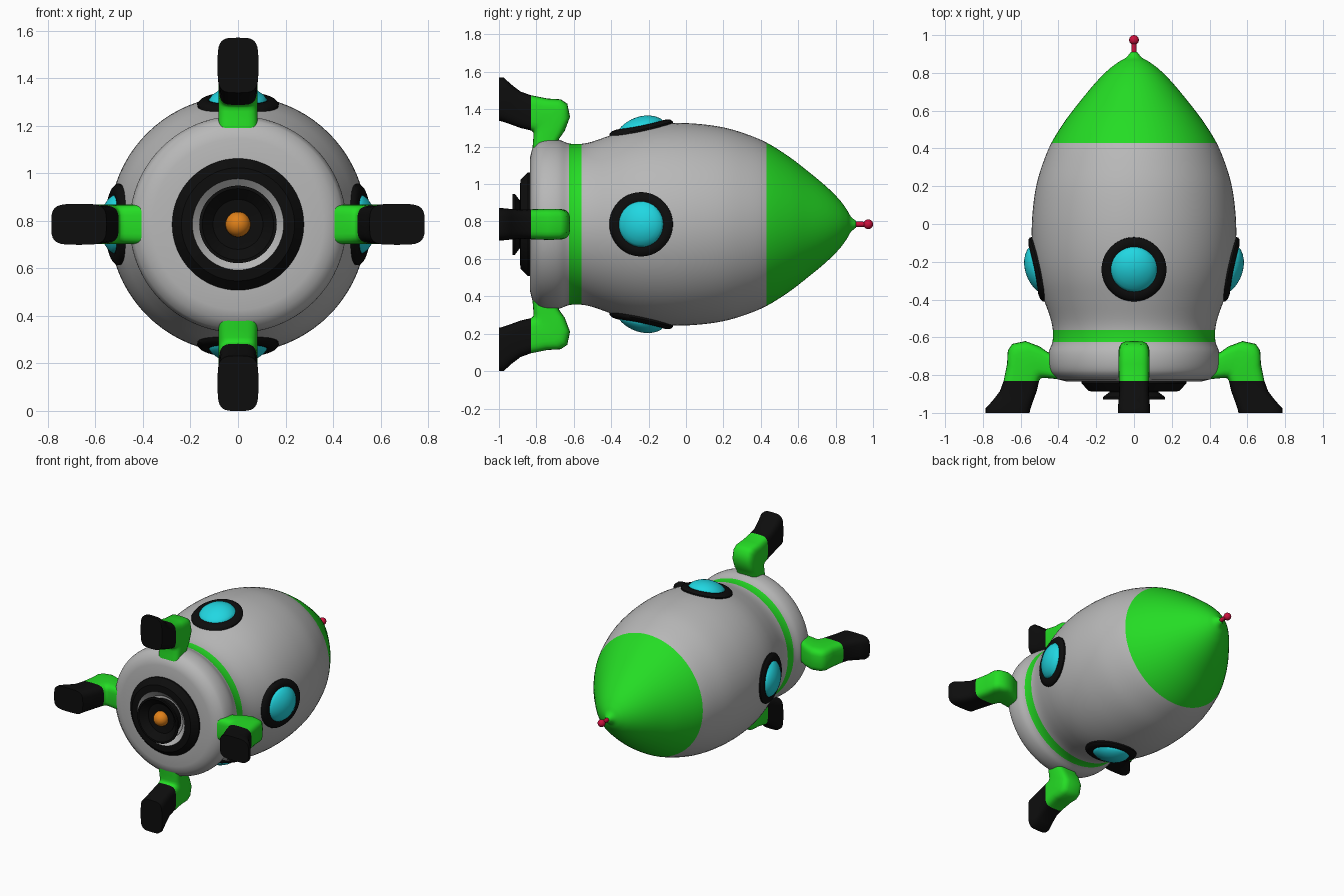
import bpy, bmesh, math
from mathutils import Vector

if "Cube" in bpy.data.objects:
    bpy.data.objects.remove(bpy.data.objects["Cube"])

CZ = 0.785  # height of the rocket axis, which runs along y


def material(name, rgb):
    m = bpy.data.materials.new(name)
    m.diffuse_color = (*rgb, 1)
    m.use_nodes = True
    m.node_tree.nodes["Principled BSDF"].inputs["Base Color"].default_value = m.diffuse_color
    return m


GREY = material("hull grey", (0.48, 0.48, 0.48))
GREEN = material("bright green", (0.018, 0.72, 0.018))
BLACK = material("black", (0.004, 0.004, 0.004))
CYAN = material("glass cyan", (0.015, 0.68, 0.76))
ORANGE = material("flame orange", (0.75, 0.22, 0.01))
RED = material("antenna red", (0.60, 0.005, 0.045))


def polar(r, y, a, w=0.0):
    """Point at radius r and angle a round the axis, moved sideways by w."""
    return Vector((r * math.cos(a) - w * math.sin(a), y,
                   CZ + r * math.sin(a) + w * math.cos(a)))


def skin(name, rings, mats, rule=None, loop=False, angle=40):
    """Bridge equal rings of points; cap the ends, or join last to first."""
    bm = bmesh.new()
    vs = [[bm.verts.new(p) for p in ring] for ring in rings]
    n = len(rings[0])
    for i in range(len(vs) if loop else len(vs) - 1):
        a, b = vs[i], vs[(i + 1) % len(vs)]
        for j in range(n):
            k = (j + 1) % n
            bm.faces.new((a[j], a[k], b[k], b[j]))
    if not loop:
        bm.faces.new(vs[0])
        bm.faces.new(vs[-1])
    bmesh.ops.recalc_face_normals(bm, faces=bm.faces)
    if rule:
        for f in bm.faces:
            f.material_index = rule(f.calc_center_median())
    me = bpy.data.meshes.new(name)
    bm.to_mesh(me)
    bm.free()
    for m in mats:
        me.materials.append(m)
    ob = bpy.data.objects.new(name, me)
    bpy.context.collection.objects.link(ob)
    bpy.ops.object.select_all(action='DESELECT')
    ob.select_set(True)
    bpy.context.view_layer.objects.active = ob
    bpy.ops.object.shade_smooth_by_angle(angle=math.radians(angle))
    return ob


def lathe(name, profile, mats, rule=None, loop=False, n=64, angle=40):
    rings = [[polar(r, y, 2 * math.pi * j / n) for j in range(n)] for y, r in profile]
    return skin(name, rings, mats, rule, loop, angle)


# Hull profile: (y, radius) from the base to the nose
HULL = [(-0.835, 0.25), (-0.833, 0.36), (-0.822, 0.405), (-0.79, 0.44), (-0.74, 0.455),
        (-0.68, 0.452), (-0.625, 0.432), (-0.56, 0.430), (-0.50, 0.442), (-0.40, 0.477),
        (-0.30, 0.510), (-0.20, 0.531), (-0.08, 0.541), (0.05, 0.538), (0.20, 0.518),
        (0.32, 0.483), (0.43, 0.437), (0.55, 0.362), (0.65, 0.285), (0.75, 0.202),
        (0.82, 0.132), (0.86, 0.078), (0.88, 0.043), (0.91, 0.017)]


def slope(i):
    a, b = HULL[max(i - 1, 0)], HULL[min(i + 1, len(HULL) - 1)]
    return (b[1] - a[1]) / (b[0] - a[0])


def hull_radius(y):
    """Smooth cubic through the profile points."""
    i = max(k for k in range(len(HULL) - 1) if HULL[k][0] <= y)
    (y0, r0), (y1, r1) = HULL[i], HULL[i + 1]
    h = y1 - y0
    t = (y - y0) / h
    return (r0 * (2 * t**3 - 3 * t**2 + 1) + r1 * (3 * t**2 - 2 * t**3)
            + h * slope(i) * (t**3 - 2 * t**2 + t) + h * slope(i + 1) * (t**3 - t**2))


# Hull with green nose and green band
profile = HULL[:4]
for (y0, _), (y1, _) in zip(HULL[3:], HULL[4:]):
    for s in (1, 2, 3, 4):
        y = y0 + (y1 - y0) * s / 4 - (1e-9 if s == 4 else 0)
        profile.append((y, hull_radius(y)))
lathe("hull", profile, [GREY, GREEN],
      lambda c: int(c.y > 0.43 or -0.625 < c.y < -0.56), n=80, angle=60)

# Antenna
lathe("antenna_rod", [(0.89, 0.015), (0.965, 0.013)], [RED], n=16)


def ball(name, y, r, mat):
    bpy.ops.mesh.primitive_uv_sphere_add(segments=24, ring_count=16, radius=r, location=(0, y, CZ))
    ob = bpy.context.object
    ob.name = name
    ob.data.materials.append(mat)
    bpy.ops.object.shade_smooth()


ball("antenna_tip", 0.974, 0.026, RED)

# Engine: collar with grey inner wall, flared nozzle, flame
lathe("engine_collar", [(-0.82, 0.277), (-0.845, 0.277), (-0.885, 0.238), (-0.888, 0.192),
                        (-0.85, 0.15), (-0.82, 0.15)], [BLACK, GREY],
      lambda c: int(math.hypot(c.x, c.z - CZ) < 0.19), loop=True, angle=30)
lathe("engine_nozzle", [(-0.83, 0.125), (-0.89, 0.13), (-0.915, 0.163), (-0.928, 0.163),
                        (-0.928, 0.15), (-0.885, 0.105), (-0.875, 0.01)], [BLACK], angle=30)
ball("engine_flame", -0.885, 0.053, ORANGE)


# Portholes wrapped onto the hull: (disc radius, height above hull)
WIN_Y = -0.24
RIM = [(0.115, -0.03), (0.115, 0.012), (0.13, 0.02), (0.155, 0.019), (0.169, 0.010), (0.174, -0.03)]
GLASS = [(0.001, -0.03), (0.121, -0.03), (0.121, 0.012), (0.105, 0.027), (0.08, 0.040),
         (0.05, 0.049), (0.025, 0.053), (0.001, 0.054)]


def wrapped(points, a, n=40):
    rings = []
    for d, h in points:
        ring = []
        for j in range(n):
            t = 2 * math.pi * j / n
            y = WIN_Y + d * math.cos(t)
            r = hull_radius(y)
            ring.append(polar(r + h, y, a + math.asin(d * math.sin(t) / r)))
        rings.append(ring)
    return rings


# Leg sections: inner radius, inner y, outer radius, outer y, half width
LEG = [(0.36, -0.825, 0.36, -0.69, 0.085), (0.44, -0.818, 0.455, -0.68, 0.083),
       (0.475, -0.815, 0.50, -0.648, 0.083), (0.49, -0.816, 0.575, -0.62, 0.083),
       (0.495, -0.82, 0.645, -0.635, 0.083), (0.498, -0.824, 0.668, -0.67, 0.083),
       (0.50, -0.827, 0.672, -0.74, 0.082), (0.502, -0.83, 0.69, -0.83, 0.080),
       (0.515, -0.885, 0.71, -0.885, 0.078), (0.535, -0.94, 0.748, -0.935, 0.082),
       (0.55, -0.985, 0.785, -0.975, 0.086), (0.553, -1.0, 0.785, -1.0, 0.086)]


def leg_rings(a, n=28):
    rings = []
    for r0, y0, r1, y1, hw in LEG:
        ring = []
        for j in range(n):
            t = 2 * math.pi * j / n
            c, s = math.cos(t), math.sin(t)
            u = 0.5 + 0.5 * math.copysign(abs(c) ** 0.5, c)  # rounded box section
            w = hw * math.copysign(abs(s) ** 0.5, s)
            ring.append(polar(r0 + (r1 - r0) * u, y0 + (y1 - y0) * u, a, w))
        rings.append(ring)
    return rings


# Four legs and portholes round the axis
for i, side in enumerate(("right", "top", "left", "bottom")):
    a = i * math.pi / 2
    skin(side + "_porthole_rim", wrapped(RIM, a), [BLACK], loop=True, angle=50)
    skin(side + "_porthole_glass", wrapped(GLASS, a), [CYAN], angle=50)
    skin(side + "_leg", leg_rings(a), [GREEN, BLACK], lambda c: int(c.y < -0.8301), angle=60)
